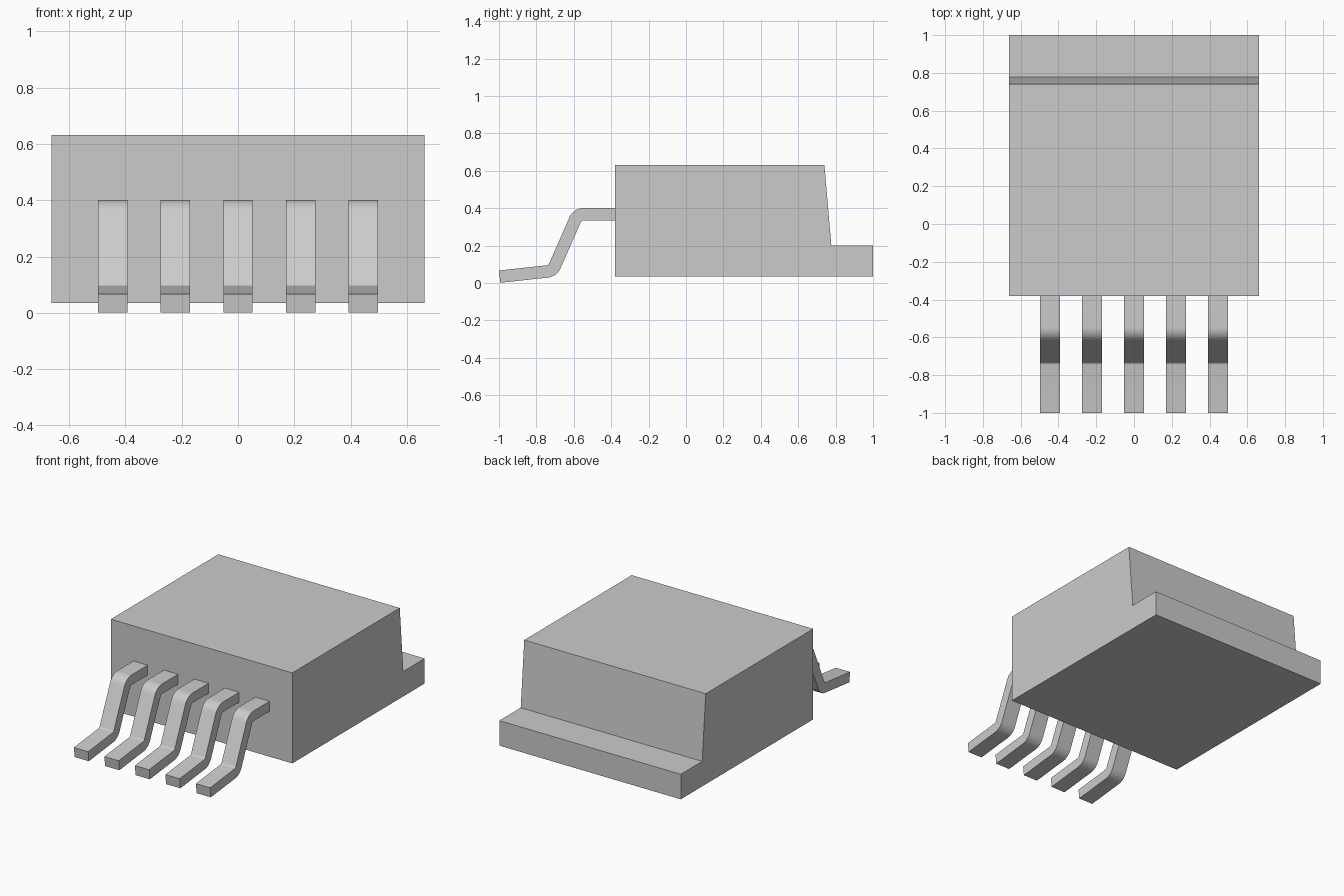
import bpy
import bmesh
import math
from mathutils import Vector

cube = bpy.data.objects.get("Cube")
if cube:
    bpy.data.objects.remove(cube, do_unlink=True)

grey = bpy.data.materials.new("plain grey")
grey.use_nodes = True
colour = (0.6, 0.6, 0.6, 1)
grey.diffuse_color = colour
grey.node_tree.nodes["Principled BSDF"].inputs["Base Color"].default_value = colour


def extrude_profile(name, profile, width, x=0.0):
    """Extrude a closed (y, z) outline along x, centred on the given x."""
    bm = bmesh.new()
    face = bm.faces.new([bm.verts.new((-width / 2, y, z)) for y, z in profile])
    out = bmesh.ops.extrude_face_region(bm, geom=[face])
    moved = [v for v in out["geom"] if isinstance(v, bmesh.types.BMVert)]
    bmesh.ops.translate(bm, verts=moved, vec=(width, 0, 0))
    bmesh.ops.recalc_face_normals(bm, faces=bm.faces)
    mesh = bpy.data.meshes.new(name)
    bm.to_mesh(mesh)
    bm.free()
    mesh.materials.append(grey)
    obj = bpy.data.objects.new(name, mesh)
    obj.location.x = x
    bpy.context.collection.objects.link(obj)
    return obj


def bent_strip(path, radius, thickness, steps=10):
    """Outline of a strip following a path with rounded bends."""
    pts = [Vector(p) for p in path]
    half = thickness / 2
    side_a, side_b = [], []

    def add(point, normal):
        side_a.append(point + normal * half)
        side_b.append(point - normal * half)

    def left_of(d):
        return Vector((-d.y, d.x))

    dirs = [(b - a).normalized() for a, b in zip(pts, pts[1:])]
    add(pts[0], left_of(dirs[0]))
    for corner, d0, d1 in zip(pts[1:-1], dirs, dirs[1:]):
        turn = math.atan2(d0.x * d1.y - d0.y * d1.x, d0.dot(d1))
        sign = math.copysign(1, turn)
        start = corner - d0 * radius * math.tan(abs(turn) / 2)
        centre = start + left_of(d0) * sign * radius
        for i in range(steps + 1):
            a = turn * i / steps
            n0 = left_of(d0)
            n = Vector((n0.x * math.cos(a) - n0.y * math.sin(a),
                        n0.x * math.sin(a) + n0.y * math.cos(a)))
            add(centre - n * sign * radius, n)
    add(pts[-1], left_of(dirs[-1]))
    return side_a + side_b[::-1]


# Package body with the stepped mounting tab at the back
extrude_profile("body", [(-0.38, 0.035), (1, 0.035), (1, 0.2),
                         (0.777, 0.2), (0.74, 0.632), (-0.38, 0.632)], 1.324)

# Row of five bent leads
lead_path = [(-0.38, 0.3675), (-0.58, 0.3675), (-0.713, 0.065), (-0.9965, 0.034)]
outline = bent_strip(lead_path, 0.05, 0.066)
bpy.ops.object.select_all(action="DESELECT")
for i in range(5):
    lead = extrude_profile(f"lead_{i + 1}", outline, 0.104, (i - 2) * 0.2225)
    lead.select_set(True)
    bpy.context.view_layer.objects.active = lead
bpy.ops.object.shade_smooth_by_angle(angle=math.radians(30))
